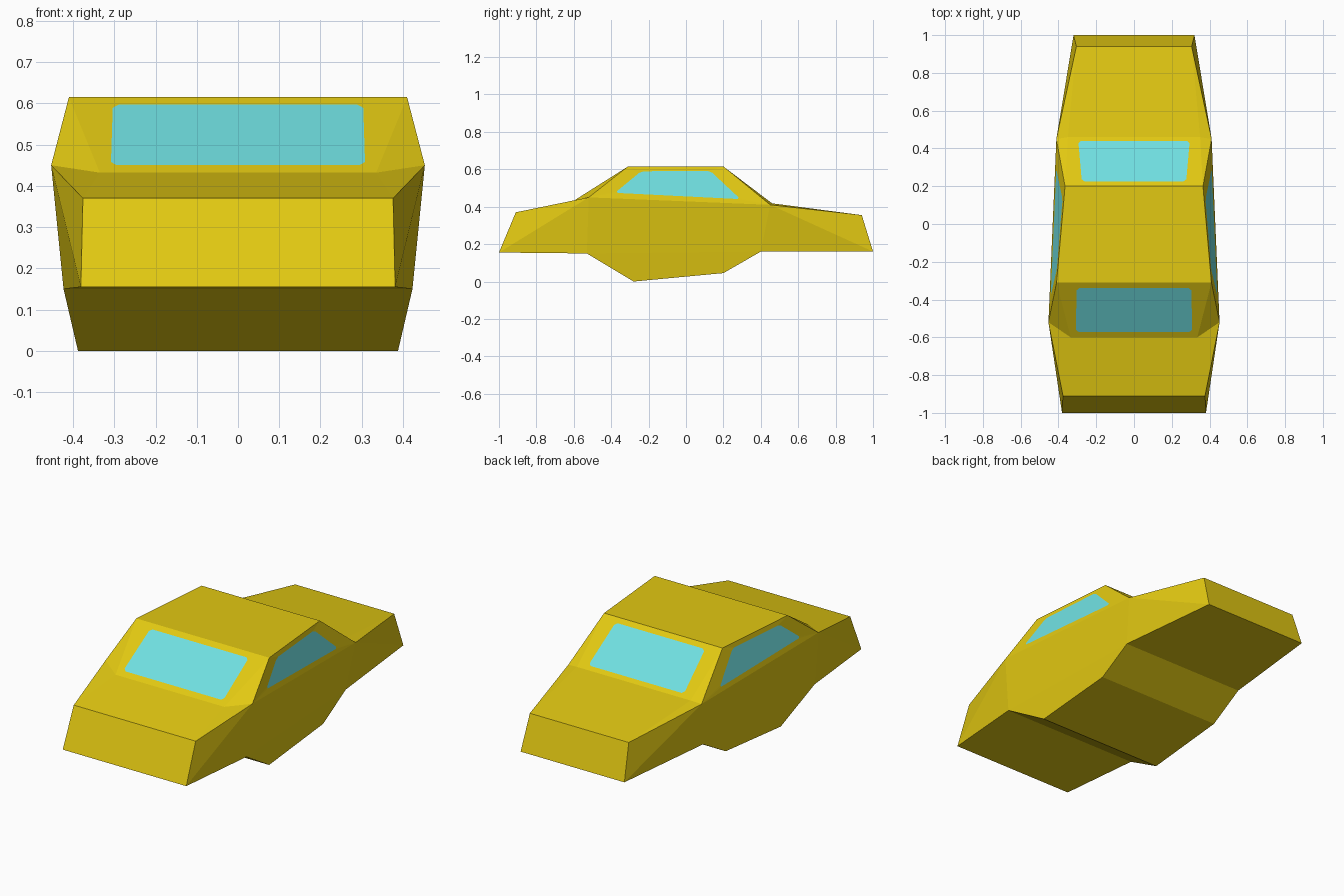
import bpy, bmesh
from mathutils import Vector

if "Cube" in bpy.data.objects:
    bpy.data.objects.remove(bpy.data.objects["Cube"])


def material(name, colour):
    m = bpy.data.materials.new(name)
    m.diffuse_color = (*colour, 1)
    m.use_nodes = True
    m.node_tree.nodes["Principled BSDF"].inputs["Base Color"].default_value = m.diffuse_color
    return m


# Closed side profile, nose to tail and back underneath: half width, y, z
PROFILE = [
    (.381, -1.0, .155), (.376, -.91, .37),    # 0-1 nose
    (.335, -.60, .432), (.41, -.31, .615),    # 2-3 windscreen
    (.365, .20, .615), (.35, .46, .418),      # 4-5 rear screen
    (.305, .94, .355), (.32, 1.0, .16),       # 6-7 tail
    (.385, .40, .16), (.385, .20, .045),      # 8-9 belly rear
    (.388, -.28, 0), (.423, -.53, .15),       # 10-11 belly front
]
# Shoulder corners at the foot of the cabin: 12 front, 13 rear
SHOULDERS = [(.453, -.52, .45), (.411, .45, .41)]

# Panels on each flank
FLANK = [(0, 1, 12), (0, 12, 11), (1, 2, 12), (2, 3, 12),
         (4, 5, 13), (5, 6, 13), (13, 6, 7), (13, 7, 8),
         (12, 13, 8, 11), (8, 9, 10, 11)]

bm = bmesh.new()
sides = [[bm.verts.new((s * x, y, z)) for x, y, z in PROFILE + SHOULDERS]
         for s in (1, -1)]
R, L = sides


def window_panel(quad, uv):
    """Fill a quad with a frame and a clipped-corner pane cut into it."""
    a, b, c, d = [v.co for v in quad]
    pts = [a.lerp(b, u).lerp(d.lerp(c, u), t) for u, t in uv]
    pairs = []
    for i, p in enumerate(pts):
        pair = []
        for q in (pts[i - 1], pts[(i + 1) % 4]):
            step = (q - p).normalized() * .014
            pair.append(bm.verts.new(p + step))
        pairs.append(pair)
    for i in range(4):
        j = (i + 1) % 4
        bm.faces.new((quad[i], pairs[i][0], pairs[i][1]))
        bm.faces.new((quad[i], quad[j], pairs[j][0], pairs[i][1]))
    pane = bm.faces.new([v for pair in pairs for v in pair])
    pane.material_index = 1


# Panels running across the car, with glass in the two screens
n = len(PROFILE)
for i in range(n):
    j = (i + 1) % n
    if i == 2:
        window_panel((L[2], R[2], R[3], L[3]),
                     [(.05, .1), (.95, .1), (.877, .9), (.123, .9)])
    elif i == 4:
        window_panel((R[5], L[5], L[4], R[4]),
                     [(.08, .08), (.92, .08), (.88, .9), (.12, .9)])
    else:
        bm.faces.new((L[i], R[i], R[j], L[j]))

# Flanks and side windows
for S in sides:
    for f in FLANK:
        bm.faces.new([S[k] for k in f])
    window_panel((S[12], S[13], S[4], S[3]),
                 [(.117, .17), (.86, .125), (.823, .88), (.175, .85)])

bmesh.ops.recalc_face_normals(bm, faces=bm.faces)
mesh = bpy.data.meshes.new("car_body")
bm.to_mesh(mesh)
bm.free()
mesh.materials.append(material("yellow paint", (.76, .58, .006)))
mesh.materials.append(material("cyan glass", (.16, .74, .75)))
bpy.context.collection.objects.link(bpy.data.objects.new("car_body", mesh))
